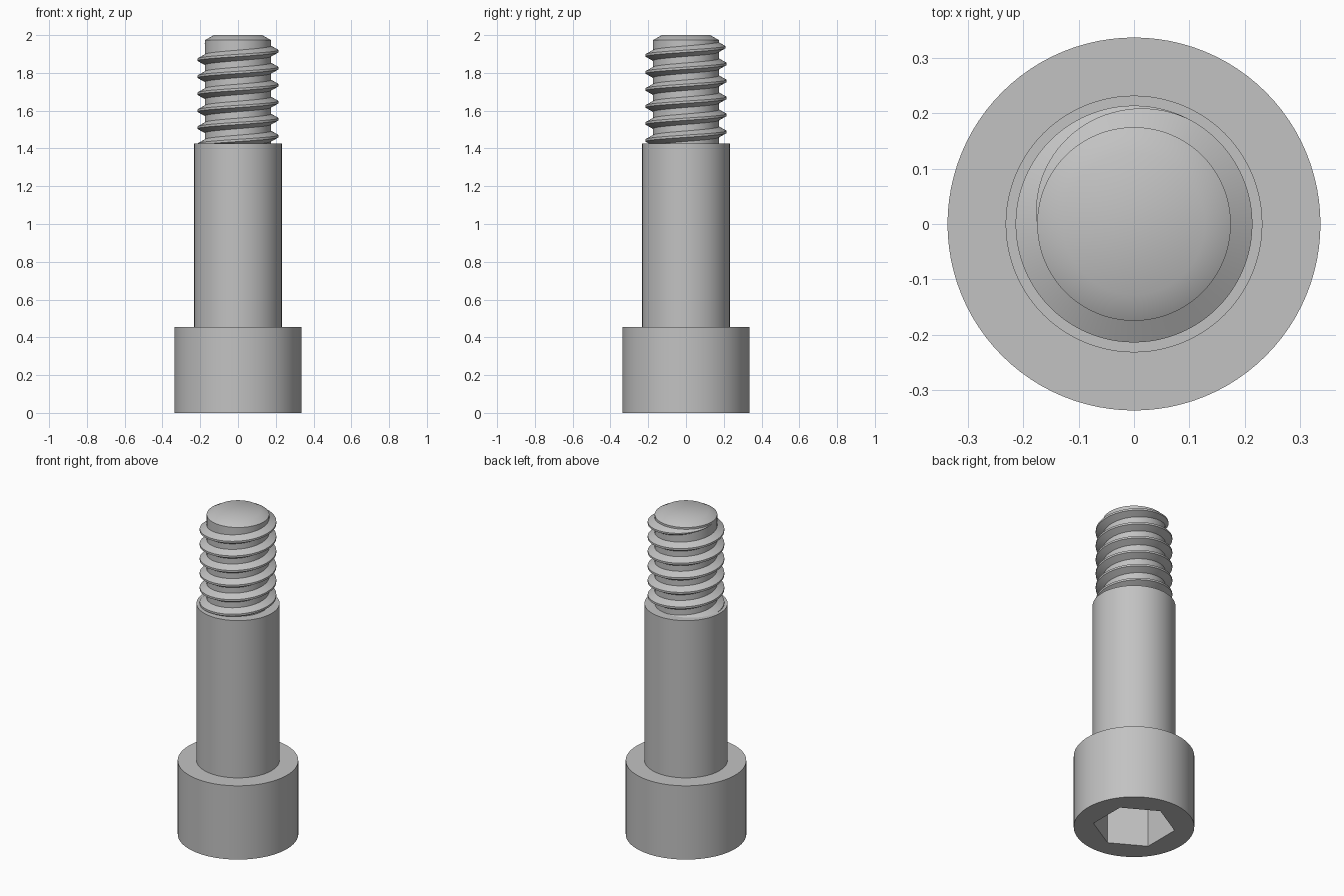
import bpy
import bmesh
from math import cos, pi, radians, sin

cube = bpy.data.objects.get("Cube")
if cube:
    bpy.data.objects.remove(cube, do_unlink=True)

SEGMENTS = 96
HEAD_R, SHOULDER_R, CORE_R, CREST_R = 0.337, 0.232, 0.175, 0.214
HEAD_TOP, SHOULDER_TOP, TOP = 0.455, 1.425, 2.0
PITCH = 0.09

steel = bpy.data.materials.new("grey_steel")
steel.use_nodes = True
GREY = (0.54, 0.54, 0.54, 1)
steel.diffuse_color = GREY
steel.node_tree.nodes["Principled BSDF"].inputs["Base Color"].default_value = GREY


def finish(name, bm):
    """Turn a bmesh into a smooth-shaded object with sharp creases."""
    mesh = bpy.data.meshes.new(name)
    bm.to_mesh(mesh)
    bm.free()
    obj = bpy.data.objects.new(name, mesh)
    bpy.context.collection.objects.link(obj)
    mesh.materials.append(steel)
    bpy.ops.object.select_all(action="DESELECT")
    obj.select_set(True)
    bpy.context.view_layer.objects.active = obj
    bpy.ops.object.shade_smooth_by_angle(angle=radians(30))


def circle(a):
    return 1.0


def hexagon(a):
    """Radius factor of a hexagon with corners on +y and -y."""
    return cos(pi / 6) / cos((a + pi / 6) % (pi / 3) - pi / 6)


def turned(name, profile, cap_start=False, cap_end=False):
    """Skin a stack of (radius, z, outline) rings, inside-to-outside order."""
    bm = bmesh.new()
    rings = []
    for r, z, outline in profile:
        angles = [2 * pi * i / SEGMENTS for i in range(SEGMENTS)]
        rings.append([bm.verts.new((r * outline(a) * cos(a), r * outline(a) * sin(a), z))
                      for a in angles])
    for low, high in zip(rings, rings[1:]):
        for i in range(SEGMENTS):
            j = (i + 1) % SEGMENTS
            bm.faces.new((low[i], low[j], high[j], high[i]))
    if cap_start:
        bm.faces.new(rings[0][::-1])
    if cap_end:
        bm.faces.new(rings[-1])
    finish(name, bm)


# Cap head with the hex socket sunk into its underside
turned("socket_head", [
    (0.23, 0.28, hexagon),
    (0.23, 0, hexagon),
    (HEAD_R, 0, circle),
    (HEAD_R, HEAD_TOP, circle),
    (SHOULDER_R, HEAD_TOP, circle),
], cap_start=True)

# Plain shoulder with its flat ledge
turned("shoulder", [
    (SHOULDER_R, HEAD_TOP, circle),
    (SHOULDER_R, SHOULDER_TOP, circle),
    (CORE_R, SHOULDER_TOP, circle),
])

# Thread core with chamfered tip
turned("thread_core", [
    (CORE_R, SHOULDER_TOP, circle),
    (CORE_R, TOP - 0.027, circle),
    (0.128, TOP, circle),
], cap_end=True)

# Right-hand thread: a trapezoid swept up a helix, fading out at the top
bm = bmesh.new()
sections = []
for step in range(int(-5.75 * SEGMENTS), SEGMENTS // 2 + 1):
    turn = step / SEGMENTS
    fade = max(0, (turn - 1 / 6) * 3)
    size = max(0.01, 1 - fade ** 1.4)
    a, z = 2 * pi * turn, 1.915 + PITCH * turn
    crest = CORE_R + (CREST_R - CORE_R) * size
    root = CORE_R - 0.002
    shape = [(root, -0.029), (crest, -0.006), (crest, 0.006), (root, 0.029)]
    sections.append([bm.verts.new((r * cos(a), r * sin(a), z + h * size)) for r, h in shape])
for s, t in zip(sections, sections[1:]):
    for i in range(3):
        bm.faces.new((s[i], t[i], t[i + 1], s[i + 1]))
bm.faces.new(sections[-1])
# Trim the thread where it meets the shoulder ledge
bmesh.ops.bisect_plane(bm, geom=bm.verts[:] + bm.edges[:] + bm.faces[:],
                       plane_co=(0, 0, SHOULDER_TOP), plane_no=(0, 0, 1), clear_inner=True)
finish("screw_thread", bm)
